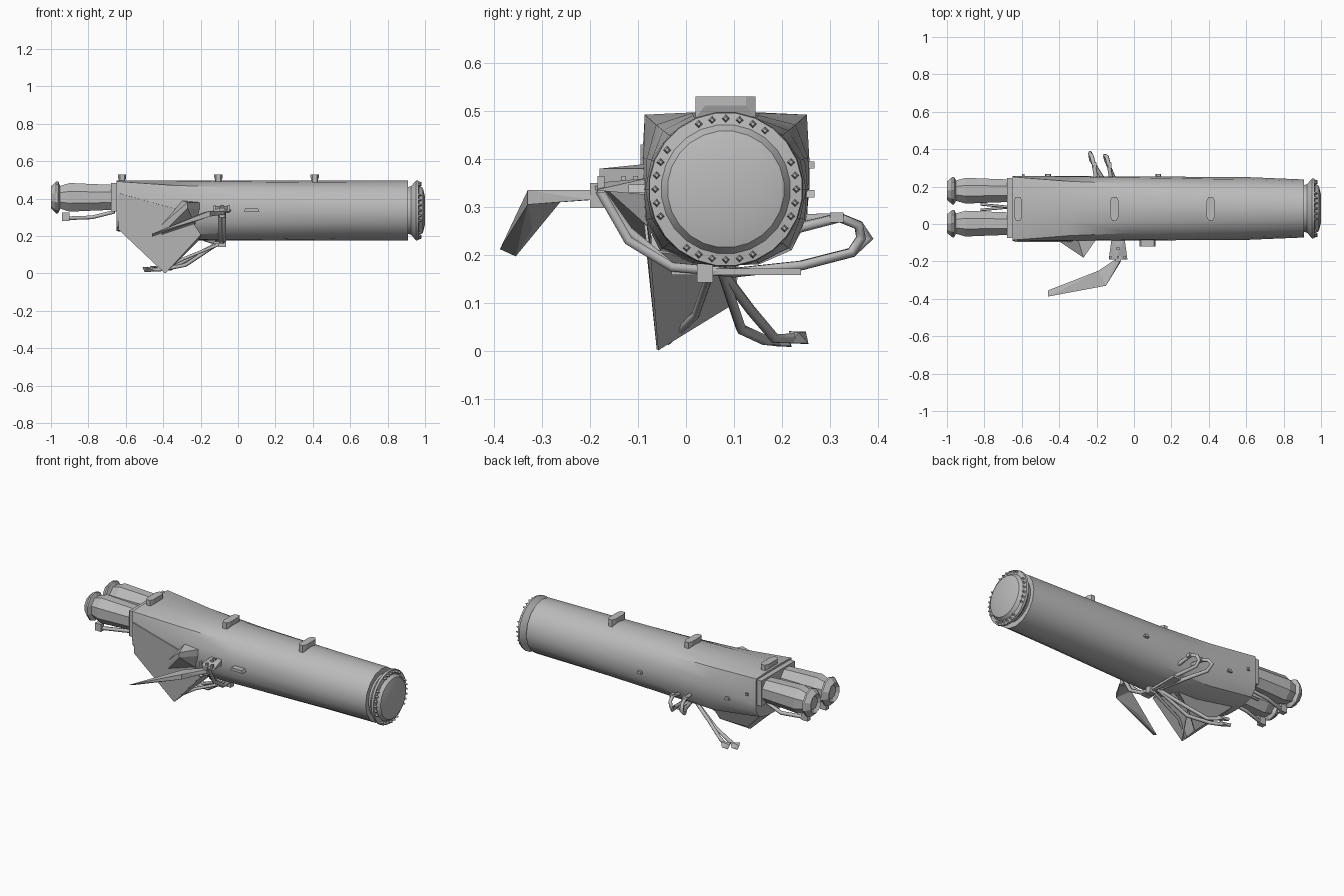
import bpy, bmesh, math
from mathutils import Vector

cube = bpy.data.objects.get("Cube")
if cube:
    bpy.data.objects.remove(cube, do_unlink=True)

grey = bpy.data.materials.new("plain grey")
grey.use_nodes = True
grey.diffuse_color = (0.5, 0.5, 0.5, 1)
grey.node_tree.nodes["Principled BSDF"].inputs["Base Color"].default_value = (0.5, 0.5, 0.5, 1)

CY, CZ = 0.083, 0.337      # axis of the main hull


def finish(name, bm, smooth=None):
    bmesh.ops.recalc_face_normals(bm, faces=bm.faces)
    mesh = bpy.data.meshes.new(name)
    bm.to_mesh(mesh)
    bm.free()
    mesh.materials.append(grey)
    ob = bpy.data.objects.new(name, mesh)
    bpy.context.collection.objects.link(ob)
    if smooth:
        bpy.ops.object.select_all(action='DESELECT')
        ob.select_set(True)
        bpy.context.view_layer.objects.active = ob
        bpy.ops.object.shade_smooth_by_angle(angle=math.radians(smooth))
    return ob


def loft(name, rings, smooth=None):
    bm = bmesh.new()
    loops = [[bm.verts.new(p) for p in ring] for ring in rings]
    for a, b in zip(loops, loops[1:]):
        for i in range(len(a)):
            j = (i + 1) % len(a)
            bm.faces.new((a[i], a[j], b[j], b[i]))
    bm.faces.new(loops[0])
    bm.faces.new(loops[-1])
    return finish(name, bm, smooth)


def circle(x, r, cy, cz, sides, ry=1.0):
    return [(x, cy + r * ry * math.cos(math.tau * (i + 0.5) / sides),
             cz + r * math.sin(math.tau * (i + 0.5) / sides)) for i in range(sides)]


def box(name, lo, hi, taper=1.0):
    # a box whose top can be narrowed along x
    lo, hi = Vector(lo), Vector(hi)
    bm = bmesh.new()
    bmesh.ops.create_cube(bm, size=1)
    for v in bm.verts:
        if v.co.z > 0:
            v.co.x *= taper
        v.co = (lo + hi) / 2 + v.co * (hi - lo)
    return finish(name, bm)


def panel(name, pts, thick=0.006):
    bm = bmesh.new()
    bm.faces.new([bm.verts.new(p) for p in pts])
    mod = finish(name, bm).modifiers.new("thickness", 'SOLIDIFY')
    mod.thickness = thick
    mod.offset = 0


def hull(name, pts):
    bm = bmesh.new()
    for p in pts:
        bm.verts.new(p)
    bmesh.ops.convex_hull(bm, input=bm.verts)
    return finish(name, bm)


def tube(name, pts, radius):
    curve = bpy.data.curves.new(name, 'CURVE')
    curve.dimensions = '3D'
    curve.bevel_depth = radius
    curve.bevel_resolution = 1
    curve.use_fill_caps = True
    spline = curve.splines.new('POLY')
    spline.points.add(len(pts) - 1)
    for point, p in zip(spline.points, pts):
        point.co = (*p, 1)
    curve.materials.append(grey)
    ob = bpy.data.objects.new(name, curve)
    bpy.context.collection.objects.link(ob)
    bpy.ops.object.select_all(action='DESELECT')
    ob.select_set(True)
    bpy.context.view_layer.objects.active = ob
    bpy.ops.object.convert(target='MESH')


# main hull: boxy with a raised belly at one end, soon turning round
def hull_ring(x, top_power, half_width, belly=0.16, sides=16):
    ring = []
    for i in range(sides):
        t = math.tau * i / sides
        c, s = math.cos(t), math.sin(t)
        n = top_power if s > -0.01 else min(top_power, 3)
        r = (abs(c) ** n + abs(s) ** n) ** (-1 / n)
        height = 0.16 if s > 0 else belly
        ring.append((x, CY + half_width * r * c, CZ + height * r * s))
    return ring


loft("main_hull", [hull_ring(-0.65, 24, 0.174, 0.11), hull_ring(-0.35, 4, 0.173),
                   hull_ring(0.0, 2.6, 0.171), hull_ring(0.6, 2, 0.168),
                   hull_ring(0.91, 2, 0.155)], 30)
box("end_frame", (-0.68, -0.075, 0.33), (-0.64, 0.245, 0.485))

# round end: flared neck, flange and shallow domed cap
loft("end_cap", [circle(x, r, CY, CZ, 24) for x, r in
                 [(0.90, 0.125), (0.925, 0.13), (0.952, 0.162), (0.964, 0.16),
                  (0.968, 0.135), (0.988, 0.122), (1.0, 0.075)]], 30)

# bolts around the flange, in groups
bm = bmesh.new()
for i in range(32):
    if i % 8 in (3, 4):
        continue
    t = math.tau * i / 32
    centre = Vector((0.97, CY + 0.147 * math.cos(t), CZ + 0.147 * math.sin(t)))
    new = bmesh.ops.create_cone(bm, cap_ends=True, segments=4, radius1=0.01,
                                radius2=0.004, depth=0.022)["verts"]
    for v in new:
        v.co = centre + Vector((v.co.z, v.co.x, v.co.y))
finish("flange_bolts", bm)

# pair of thrusters at the boxy end, each with a rim and a shallow mouth
for side, cy in (("left", 0.178), ("right", 0.002)):
    loft(side + "_thruster", [circle(x, r, cy, 0.407, 8, 0.9) for x, r in
                              [(-0.66, 0.072), (-0.80, 0.078), (-0.90, 0.083),
                               (-0.962, 0.062)]])
    loft(side + "_nozzle", [circle(x, r, cy, 0.407, 10, 0.9) for x, r in
                            [(-0.95, 0.06), (-0.962, 0.086), (-0.972, 0.085),
                             (-1.0, 0.058), (-0.985, 0.04)]])
    tube(side + "_thruster_rod", [(-0.66, cy, 0.33), (-0.78, cy + 0.02, 0.30),
                                  (-0.92, cy - 0.02, 0.295)], 0.011)
    box(side + "_rod_tip", (-0.94, cy - 0.035, 0.28), (-0.90, cy - 0.005, 0.325))
for k in (0, 1):
    tube("thruster_strut", [(-0.66, 0.09, 0.36 + 0.06 * k),
                            (-0.82, 0.075 + 0.03 * k, 0.36 + 0.06 * k)], 0.007)

# lugs along the top: plates with pointed ends, narrowing to the hull
for x in (-0.62, -0.105, 0.41):
    hull("top_lug", [(x + sx * w, y, z) for sx in (-1, 1)
                     for w, y, z in ((0.022, 0.04, 0.53), (0.022, 0.125, 0.53),
                                     (0.012, 0.02, 0.53), (0.012, 0.145, 0.53),
                                     (0.022, 0.04, 0.512), (0.022, 0.125, 0.512),
                                     (0.012, 0.02, 0.485), (0.012, 0.145, 0.485))])

# open hopper below the hull
tip = (-0.39, -0.058, 0.003)
corner = (-0.64, -0.083, 0.24)
fold = (-0.42, 0.01, 0.05)
back = (-0.6, 0.11, 0.22)
panel("hopper_front", [(-0.64, -0.092, 0.43), corner, tip, (-0.2, -0.078, 0.21),
                       (-0.28, -0.092, 0.33)])
panel("hopper_side", [tip, (-0.3, 0.1, 0.1), (-0.2, 0.08, 0.19), (-0.2, -0.075, 0.21)])
panel("hopper_floor", [corner, tip, fold, back])
panel("hopper_rear", [back, fold, (-0.3, 0.1, 0.1), (-0.22, 0.1, 0.19)])
hull("hopper_flare", [(-0.27, -0.18, 0.38), (-0.27, -0.18, 0.35), (-0.43, -0.07, 0.19),
                      (-0.42, -0.08, 0.25), (-0.2, -0.08, 0.34), (-0.2, -0.08, 0.38),
                      (-0.3, -0.08, 0.39), (-0.23, -0.08, 0.26)])

# side bracket carrying a bent blade
hull("side_bracket", [(-0.12, -0.08, 0.36), (-0.05, -0.08, 0.36), (-0.135, -0.19, 0.335),
                      (-0.035, -0.19, 0.335), (-0.12, -0.08, 0.325), (-0.05, -0.08, 0.325),
                      (-0.1, -0.19, 0.35)])
box("bracket_block", (-0.1, -0.2, 0.298), (-0.07, -0.172, 0.35))
for x in (-0.125, -0.085, -0.05):
    box("bracket_pin", (x - 0.006, -0.185, 0.33), (x + 0.006, -0.17, 0.365))
for y in (-0.13, -0.105):
    box("bracket_stud", (-0.095, y - 0.005, 0.33), (-0.075, y + 0.005, 0.365))
hull("blade_root", [(-0.1, -0.19, 0.335), (-0.07, -0.19, 0.335), (-0.1, -0.19, 0.315),
                    (-0.07, -0.2, 0.315), (-0.15, -0.33, 0.335), (-0.19, -0.25, 0.325),
                    (-0.15, -0.33, 0.305)])
hull("blade_tip", [(-0.15, -0.33, 0.335), (-0.19, -0.25, 0.325), (-0.15, -0.33, 0.305),
                   (-0.46, -0.388, 0.212), (-0.46, -0.355, 0.197), (-0.3, -0.32, 0.255)])
box("side_handle", (0.03, -0.12, 0.33), (0.115, -0.08, 0.347), 0.8)

# two hoses wrapping the belly and looping out behind
for k in (0, 1):
    x, d = -0.095 + 0.02 * k, 0.08 * k
    tube("belly_hose", [(x, -0.18, 0.335), (x, -0.12, 0.25 - 0.02 * k), (x, -0.03, 0.175),
                        (x - 0.02, 0.1, 0.163), (x - 0.07 + d / 2, 0.24, 0.178),
                        (-0.23 + d, 0.345, 0.205), (-0.235 + d, 0.38 - 0.015 * k, 0.235),
                        (-0.225 + d, 0.36, 0.262), (-0.215 + d, 0.32, 0.278),
                        (-0.2 + d, 0.23, 0.275 - 0.02 * k)], 0.011)
    box("hose_clip", (-0.22 + d, 0.3, 0.268), (-0.2 + d, 0.328, 0.288))
box("belly_clip", (-0.105, 0.023, 0.142), (-0.065, 0.056, 0.182))
box("belly_rail", (-0.13, -0.03, 0.158), (-0.08, 0.24, 0.172))

# two jointed legs, each ending in a small claw
for side, mid, foot, end in (
        ("front", (-0.28, 0.115, 0.045), (-0.4, 0.165, 0.022), (-0.47, 0.2, 0.02)),
        ("rear", (-0.25, 0.135, 0.085), (-0.36, 0.185, 0.026), (-0.43, 0.235, 0.026))):
    tube(side + "_leg", [(-0.1, 0.075, 0.165), mid, foot, end], 0.011)
    x, y, z = end
    hull(side + "_claw", [(x + 0.03, y - 0.02, z - 0.01), (x + 0.03, y, z + 0.012),
                          (x - 0.02, y - 0.02, z + 0.015), (x - 0.03, y + 0.02, z - 0.012),
                          (x - 0.04, y + 0.015, z + 0.014), (x + 0.01, y + 0.02, z - 0.01)])
tube("brace_rod", [(-0.09, 0.05, 0.16), (-0.3, 0.02, 0.075), (-0.4, -0.04, 0.02)], 0.009)

# small fittings on the far side
for x in (-0.46, 0.13):
    box("rear_fitting", (x - 0.015, 0.24, 0.32), (x + 0.015, 0.268, 0.335), 0.7)
box("rear_stud", (-0.6, 0.25, 0.38), (-0.585, 0.268, 0.395))
